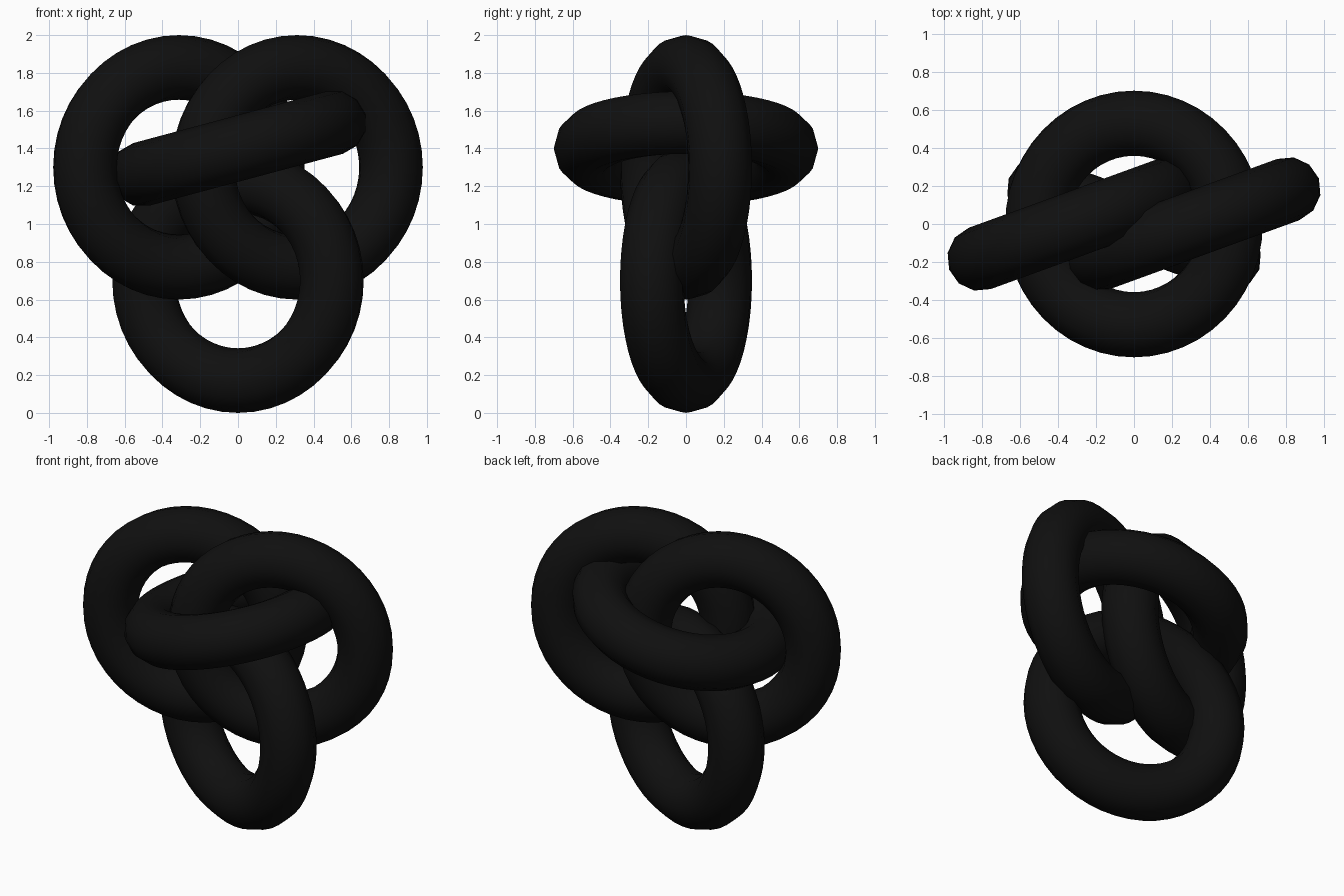
import bpy
from math import radians

if "Cube" in bpy.data.objects:
    bpy.data.objects.remove(bpy.data.objects["Cube"])

black = bpy.data.materials.new("black")
black.diffuse_color = (0.005, 0.005, 0.005, 1)
black.use_nodes = True
black.node_tree.nodes["Principled BSDF"].inputs["Base Color"].default_value = black.diffuse_color


def ring(name, loc, rot):
    bpy.ops.mesh.primitive_torus_add(
        major_radius=0.529, minor_radius=0.171,
        major_segments=48, minor_segments=12,
        location=loc, rotation=[radians(a) for a in rot])
    ob = bpy.context.object
    ob.name = name
    ob.data.materials.append(black)
    bpy.ops.object.shade_smooth()


# Upright rings, each swivelled about the vertical
ring("left_ring", (-0.313, 0, 1.3), (90, 0, 20))
ring("right_ring", (0.313, 0, 1.3), (90, 0, 20))
ring("bottom_ring", (0, 0, 0.7), (90, 0, -20))
# Nearly level ring, rising to the right
ring("cross_ring", (0, 0, 1.4), (0, -15, 0))
